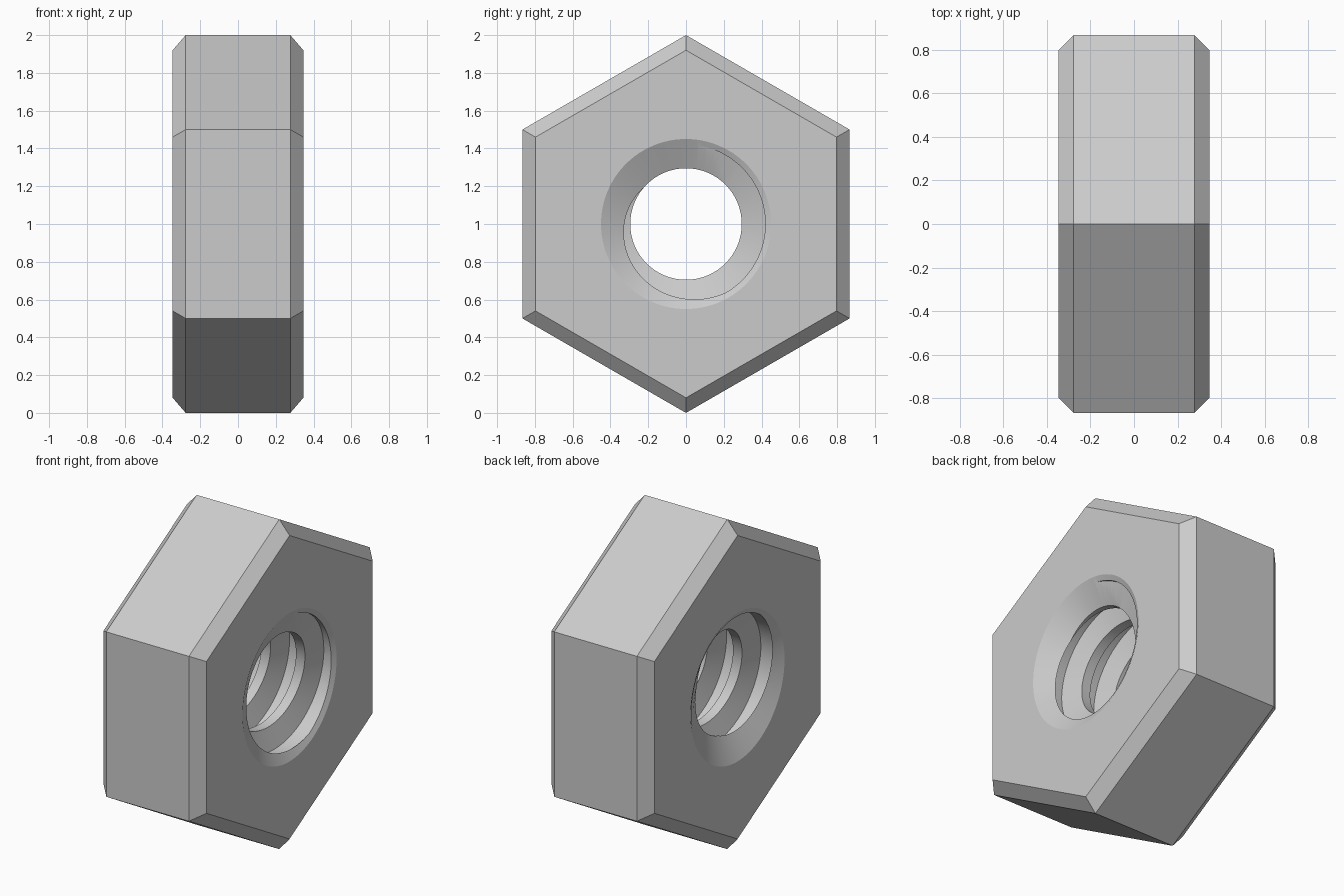
import bpy, bmesh
from math import cos, sin, pi, radians

cube = bpy.data.objects.get("Cube")
if cube:
    bpy.data.objects.remove(cube, do_unlink=True)

HALF = 0.346                      # half thickness of the nut
MINOR, MAJOR, PITCH = 0.295, 0.42, 0.23
ROOT = 0.09                       # width of the flat groove bottom
FLANK = 0.04                      # axial width of each sloping flank
SINK_R, SINK_SLOPE = 0.45, 0.5    # countersink rim radius, depth per radius
SEG = 96

steel = bpy.data.materials.new("plain grey steel")
steel.use_nodes = True
GREY = (0.6, 0.6, 0.6, 1)
steel.diffuse_color = GREY
steel.node_tree.nodes["Principled BSDF"].inputs["Base Color"].default_value = GREY


def make_object(name, bm):
    bmesh.ops.recalc_face_normals(bm, faces=bm.faces)
    mesh = bpy.data.meshes.new(name)
    bm.to_mesh(mesh)
    bm.free()
    mesh.materials.append(steel)
    obj = bpy.data.objects.new(name, mesh)
    bpy.context.collection.objects.link(obj)
    obj.location.z = 1
    return obj


def lathe(name, profile, sides):
    """Closed solid around the x axis from (x, radius) pairs."""
    bm = bmesh.new()
    rings = [[bm.verts.new((x, r * sin(2 * pi * i / sides), r * cos(2 * pi * i / sides)))
              for i in range(sides)] for x, r in profile]
    for a, b in zip(rings, rings[1:]):
        for i in range(sides):
            k = (i + 1) % sides
            bm.faces.new((a[i], a[k], b[k], b[i]))
    bm.faces.new(rings[0])
    bm.faces.new(rings[-1])
    return make_object(name, bm)


def thread_cutter():
    """Helical rod whose ridges carve the internal thread."""
    bm = bmesh.new()
    profile = [(-ROOT - FLANK, MINOR), (-ROOT, MAJOR), (0, MAJOR), (FLANK, MINOR)]
    rim_x = HALF - SINK_SLOPE * (SINK_R - MAJOR)
    steps = []
    for j in range(-5 * SEG, 2 * SEG + 1):
        a = 2 * pi * j / SEG
        x0 = rim_x + PITCH * (a + radians(60)) / (2 * pi)
        steps.append([bm.verts.new((x0 + dx, r * cos(a), r * sin(a))) for dx, r in profile])
    for a, b in zip(steps, steps[1:]):
        for k in range(3):
            bm.faces.new((a[k], b[k], b[k + 1], a[k + 1]))
    # join each turn to the next one
    for j in range(len(steps) - 1 - SEG):
        a, b, c, d = steps[j], steps[j + 1], steps[j + 1 + SEG], steps[j + SEG]
        bm.faces.new((a[3], b[3], c[0], d[0]))
    # close each end to a point on the axis beside the last ridge
    first_tip = bm.verts.new((steps[0][2].co.x, 0, 0))
    last_tip = bm.verts.new((steps[-1][1].co.x, 0, 0))
    for e in [e for e in bm.edges if e.is_boundary]:
        tip = last_tip if e.verts[0].co.x > 0 else first_tip
        bm.faces.new((e.verts[0], e.verts[1], tip))
    return make_object("thread_cutter", bm)


# Hexagonal body with bevelled rims
nut = lathe("hex_nut", [(-HALF, 0.92), (-0.277, 1), (0.277, 1), (HALF, 0.92)], 6)

# Threaded hole and a shallow countersink on each side
cutters = [thread_cutter()]
for s in (-1, 1):
    cone = [(s * (HALF + SINK_SLOPE * (r - SINK_R)), r) for r in (0.2, 0.6)]
    cutters.append(lathe("countersink_cutter", cone, SEG))

bpy.ops.object.select_all(action="DESELECT")
bpy.context.view_layer.objects.active = nut
nut.select_set(True)
for cutter in cutters:
    cutter.hide_render = True
    mod = nut.modifiers.new("cut", "BOOLEAN")
    mod.operation = "DIFFERENCE"
    mod.solver = "EXACT"
    mod.object = cutter
    bpy.ops.object.modifier_apply(modifier=mod.name)
    bpy.data.objects.remove(cutter, do_unlink=True)

bpy.ops.object.shade_smooth_by_angle(angle=radians(20))
